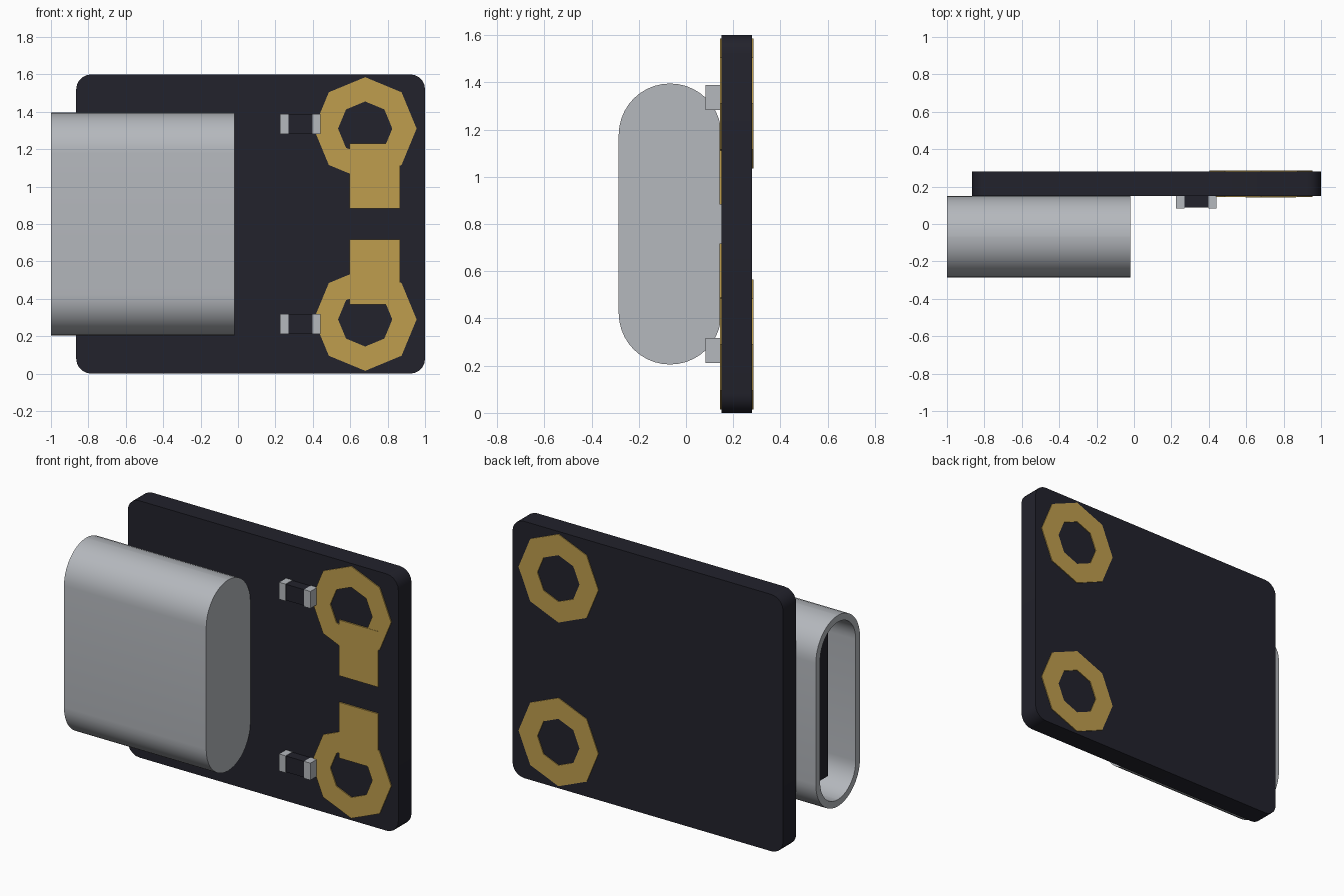
import bpy, bmesh, math

if "Cube" in bpy.data.objects:
    bpy.data.objects.remove(bpy.data.objects["Cube"])


def material(name, rgb):
    m = bpy.data.materials.new(name)
    m.diffuse_color = (*rgb, 1)
    m.use_nodes = True
    m.node_tree.nodes["Principled BSDF"].inputs["Base Color"].default_value = m.diffuse_color
    return m


BOARD = material("board_dark", (0.016, 0.016, 0.025))
METAL = material("silver_metal", (0.46, 0.48, 0.51))
GOLD = material("gold_plating", (0.52, 0.34, 0.075))


def finish(name, bm, mat, smooth=False):
    bmesh.ops.recalc_face_normals(bm, faces=bm.faces[:])
    me = bpy.data.meshes.new(name)
    bm.to_mesh(me)
    bm.free()
    me.materials.append(mat)
    ob = bpy.data.objects.new(name, me)
    bpy.context.collection.objects.link(ob)
    if smooth:
        bpy.ops.object.select_all(action='DESELECT')
        ob.select_set(True)
        bpy.context.view_layer.objects.active = ob
        bpy.ops.object.shade_smooth_by_angle(angle=math.radians(35))
    return ob


def box(name, x, y, z, mat):
    bm = bmesh.new()
    bmesh.ops.create_cube(bm, size=1)
    for v in bm.verts:
        v.co = [lo + (c + 0.5) * (hi - lo) for c, (lo, hi) in zip(v.co, (x, y, z))]
    return finish(name, bm, mat)


def rounded_rect(u0, u1, v0, v1, r, seg):
    """Outline of a rectangle with rounded corners."""
    pts = []
    corners = [(u1 - r, v1 - r), (u0 + r, v1 - r), (u0 + r, v0 + r), (u1 - r, v0 + r)]
    for k, (cu, cv) in enumerate(corners):
        for i in range(seg + 1):
            a = math.pi / 2 * (k + i / seg)
            pts.append((cu + r * math.cos(a), cv + r * math.sin(a)))
    return pts


def loft(name, loops, mat, closed=False, smooth=False):
    """Join matching loops with quads; cap the ends unless closed."""
    bm = bmesh.new()
    rings = [[bm.verts.new(p) for p in lp] for lp in loops]
    n = len(rings[0])
    pairs = list(zip(rings, rings[1:] + rings[:1])) if closed else list(zip(rings, rings[1:]))
    for a, b in pairs:
        for i in range(n):
            j = (i + 1) % n
            bm.faces.new((a[i], a[j], b[j], b[i]))
    if not closed:
        bm.faces.new(rings[0])
        bm.faces.new(rings[-1])
    bmesh.ops.remove_doubles(bm, verts=bm.verts[:], dist=1e-5)
    return finish(name, bm, mat, smooth)


# circuit board
outline = rounded_rect(-0.865, 1.0, 0, 1.6, 0.08, 5)
loft("circuit_board", [[(x, y, z) for x, z in outline] for y in (0.15, 0.28)], BOARD, smooth=True)

# connector shell: pill-shaped tube, open at the left end, closed at the right
CY, R, W = -0.0675, 0.2175, 0.042


def pill(x, inset):
    r = R - inset
    return [(x, y, z) for y, z in
            rounded_rect(CY - r, CY + r, 0.205 + inset, 1.395 + inset * -1, r - 0.0005, 10)]


loft("connector_shell", [pill(-0.02, 0), pill(-1, 0), pill(-1, W), pill(-0.06, W)],
     METAL, smooth=True)

# tongue inside the connector
box("connector_tongue", (-0.9, -0.06), (CY - 0.045, CY + 0.045), (0.35, 1.25), BOARD)


# octagonal plated ring
def octagon_ring(name, z, y0, y1):
    def octo(r, y):
        return [(0.68 + r * math.cos(i * math.pi / 4), y, z + r * math.sin(i * math.pi / 4))
                for i in range(8)]
    loft(name, [octo(0.275, y0), octo(0.275, y1), octo(0.145, y1), octo(0.145, y0)],
         GOLD, closed=True)


# upper and lower sets, mirrored about z = 0.8
for tag, s in (("upper", 1), ("lower", -1)):
    def zr(lo, hi):
        return tuple(sorted((0.8 + s * lo, 0.8 + s * hi)))
    octagon_ring(tag + "_ring_front", 0.8 + s * 0.51, 0.1435, 0.151)
    octagon_ring(tag + "_ring_back", 0.8 + s * 0.51, 0.279, 0.285)
    box(tag + "_solder_pad", (0.597, 0.865), (0.1415, 0.151), zr(0.083, 0.43), GOLD)
    # surface-mount resistor with metal end caps
    box(tag + "_resistor_body", (0.27, 0.40), (0.088, 0.15), zr(0.485, 0.585), BOARD)
    box(tag + "_resistor_cap_left", (0.225, 0.27), (0.083, 0.15), zr(0.482, 0.588), METAL)
    box(tag + "_resistor_cap_right", (0.397, 0.441), (0.083, 0.15), zr(0.482, 0.588), METAL)
